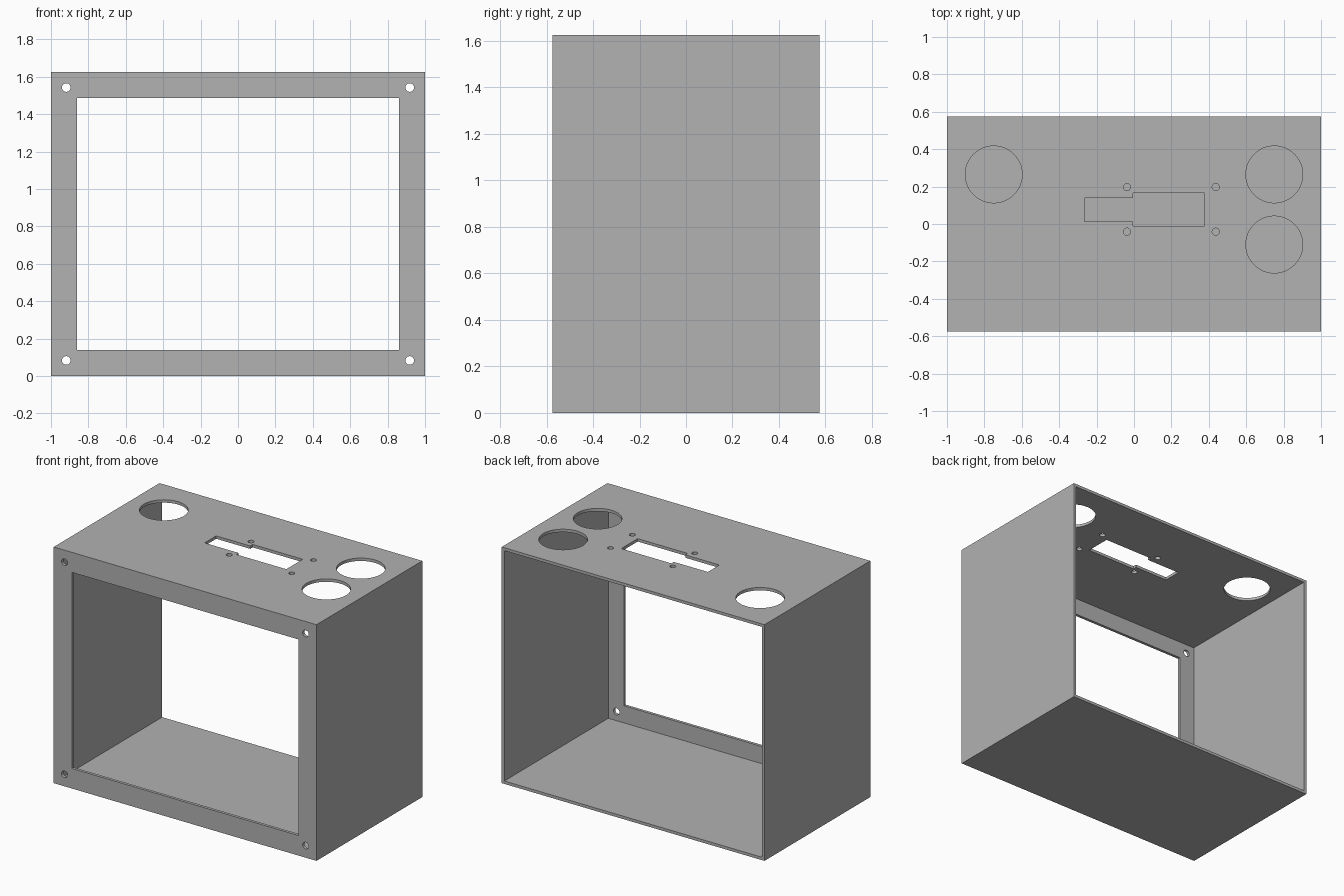
import bpy

if "Cube" in bpy.data.objects:
    bpy.data.objects.remove(bpy.data.objects["Cube"], do_unlink=True)

W, D, H, WALL = 2.0, 1.15, 1.625, 0.02

grey = bpy.data.materials.new("mid grey")
grey.use_nodes = True
colour = (0.445, 0.445, 0.445, 1)
grey.diffuse_color = colour
grey.node_tree.nodes["Principled BSDF"].inputs["Base Color"].default_value = colour


def box(name, x, y, z):
    """Box from (min, max) ranges on each axis."""
    ranges = (x, y, z)
    bpy.ops.mesh.primitive_cube_add(size=1, location=[(a + b) / 2 for a, b in ranges])
    ob = bpy.context.object
    ob.name = name
    ob.scale = [b - a for a, b in ranges]
    bpy.ops.object.transform_apply(location=True, rotation=True, scale=True)
    ob.data.materials.append(grey)
    return ob


def drill(name, radius, location, rotation=(0, 0, 0), sides=64):
    bpy.ops.mesh.primitive_cylinder_add(vertices=sides, radius=radius, depth=0.2,
                                        location=location, rotation=rotation)
    ob = bpy.context.object
    ob.name = name
    ob.data.materials.append(grey)
    return ob


def cut(target, cutter):
    mod = target.modifiers.new("cut", 'BOOLEAN')
    mod.operation = 'DIFFERENCE'
    mod.solver = 'EXACT'
    mod.object = cutter
    bpy.context.view_layer.objects.active = target
    bpy.ops.object.modifier_apply(modifier=mod.name)
    bpy.data.objects.remove(cutter, do_unlink=True)


# Outer case, hollowed from the open back
case = box("enclosure_case", (-W / 2, W / 2), (-D / 2, D / 2), (0, H))
cut(case, box("cavity", (-W / 2 + WALL, W / 2 - WALL),
              (-D / 2 + WALL, D), (WALL, H - WALL)))

# Front window and corner screw holes
cut(case, box("window", (-0.862, 0.862), (-D, -D / 2 + 0.1), (0.138, H - 0.138)))
for x in (-0.918, 0.918):
    for z in (0.083, H - 0.083):
        cut(case, drill("screw_hole", 0.023, (x, -D / 2, z), (1.570796, 0, 0), 32))

# Large round openings in the top
for x, y in ((-0.75, 0.265), (0.75, 0.265), (0.75, -0.11)):
    cut(case, drill("round_opening", 0.152, (x, y, H)))

# Stepped slot with four mounting holes
top = (H - 0.1, H + 0.1)
cut(case, box("wide_slot", (-0.005, 0.376), (-0.012, 0.167), top))
cut(case, box("narrow_slot", (-0.264, 0.05), (0.014, 0.14), top))
for x in (-0.038, 0.437):
    for y in (-0.041, 0.197):
        cut(case, drill("mounting_hole", 0.019, (x, y, H), sides=32))

# Smooth hole walls, sharp edges elsewhere
bpy.ops.object.select_all(action='DESELECT')
case.select_set(True)
bpy.context.view_layer.objects.active = case
bpy.ops.object.shade_smooth_by_angle(angle=0.5)
